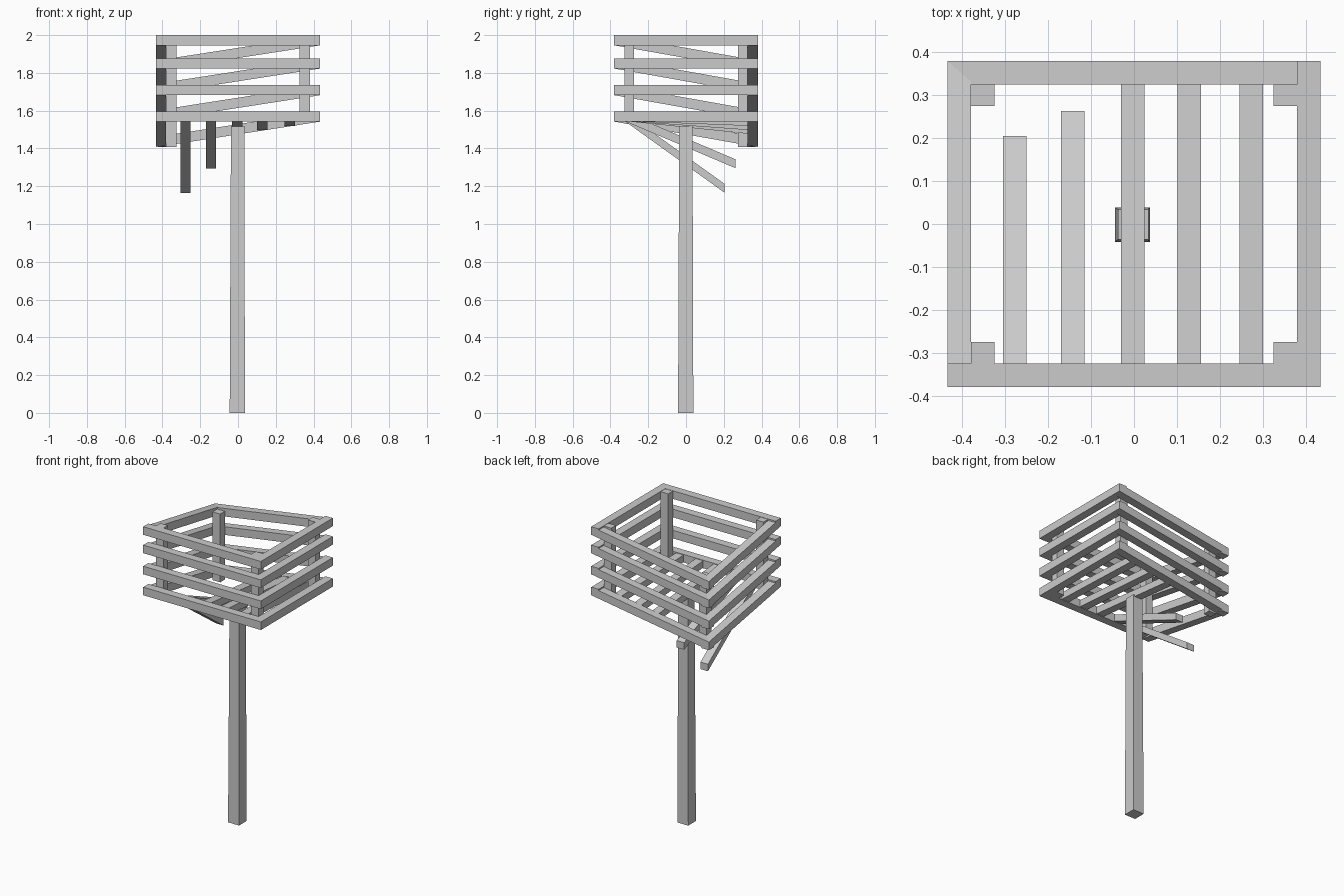
import bpy, bmesh

if "Cube" in bpy.data.objects:
    bpy.data.objects.remove(bpy.data.objects["Cube"])

X, Y, T = 0.435, 0.38, 0.055      # half width, half depth, timber thickness
DROP = 0.135                      # sag of the broken back left corner
H = 0.054                         # timber height


def beam(name, x, y, z, drop_left=0.0, drop_back=0.0):
    """Box from (min, max) ranges; its left or back end can be sheared down."""
    bm = bmesh.new()
    bmesh.ops.create_cube(bm, size=2)
    for v in bm.verts:
        left, back = v.co.x < 0, v.co.y > 0
        v.co.x = x[0] if left else x[1]
        v.co.y = y[1] if back else y[0]
        v.co.z = z[1] if v.co.z > 0 else z[0]
        v.co.z -= drop_left * left + drop_back * back
    mesh = bpy.data.meshes.new(name)
    bm.to_mesh(mesh)
    bm.free()
    obj = bpy.data.objects.new(name, mesh)
    bpy.context.collection.objects.link(obj)
    return obj


# four rings of rails; back and left rails sag to the broken corner
for i, z in enumerate((1.542, 1.682, 1.823, 1.946)):
    zr = (z, z + H)
    beam(f"front_rail_{i}", (-X, X), (-Y, -Y + T), zr)
    beam(f"right_rail_{i}", (X - T, X), (-Y, Y), zr)
    beam(f"back_rail_{i}", (-X, X), (Y - T, Y), zr, drop_left=DROP)
    beam(f"left_rail_{i}", (-X, -X + T), (-Y, Y), zr, drop_back=DROP)

# corner posts inside the rails
for sx, nx in ((-1, "left"), (1, "right")):
    for sy, ny in ((-1, "front"), (1, "back")):
        sag = DROP if (sx < 0 and sy > 0) else 0
        xs = sorted((sx * (X - T), sx * (X - 2 * T)))
        ys = sorted((sy * (Y - T), sy * (Y - 1.9 * T)))
        beam(f"{ny}_{nx}_post", xs, ys, (1.542 - sag, 1.998 - sag))

# floor slats: two broken ones hang down, the rest follow the sagging back rail
slats = ((-0.278, 0.205, 0.38), (-0.143, 0.263, 0.25),
         (-0.003, 0.325, 0.067), (0.129, 0.325, 0.047), (0.273, 0.325, 0.025))
for i, (x, end, drop) in enumerate(slats):
    beam(f"floor_slat_{i}", (x - T / 2, x + T / 2), (-Y + T, end),
         (1.545, 1.545 + 0.047), drop_back=drop)

# slightly tapered pole
pole = beam("pole", (-0.044, 0.037), (-0.042, 0.039), (0, 1.52))
for v in pole.data.vertices:
    if v.co.z > 1:
        v.co.x = -0.002 + (v.co.x + 0.0035) * 0.87
        v.co.y = -0.001 + (v.co.y + 0.0015) * 0.87
